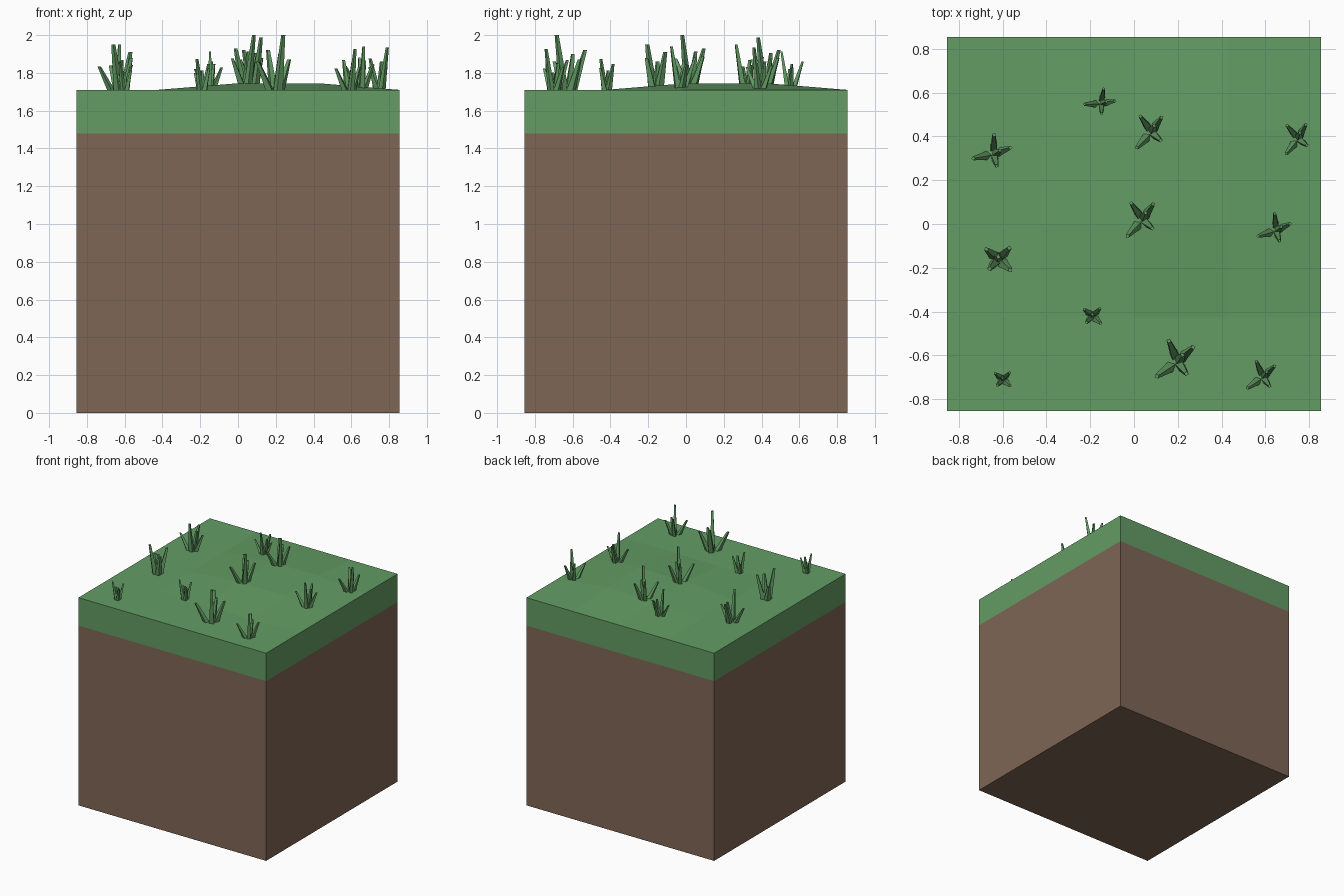
import bpy
import bmesh
from math import radians
from mathutils import Matrix, Vector

if "Cube" in bpy.data.objects:
    bpy.data.objects.remove(bpy.data.objects["Cube"], do_unlink=True)

HALF, SOIL_TOP, TURF_TOP, BUMP = 0.855, 1.48, 1.71, 0.035


def material(name, rgb):
    mat = bpy.data.materials.new(name)
    mat.use_nodes = True
    color = (*rgb, 1)
    mat.diffuse_color = color
    mat.node_tree.nodes["Principled BSDF"].inputs["Base Color"].default_value = color
    return mat


GREEN = material("grass green", (0.125, 0.335, 0.127))
BROWN = material("soil brown", (0.212, 0.132, 0.092))


def finish(name, bm, mat):
    bmesh.ops.recalc_face_normals(bm, faces=bm.faces)
    mesh = bpy.data.meshes.new(name)
    bm.to_mesh(mesh)
    bm.free()
    mesh.materials.append(mat)
    obj = bpy.data.objects.new(name, mesh)
    bpy.context.collection.objects.link(obj)
    return obj


# Soil: a plain block, open where the turf covers it
bm = bmesh.new()
size = Matrix.Diagonal((2 * HALF, 2 * HALF, SOIL_TOP, 1))
bmesh.ops.create_cube(bm, size=1, matrix=Matrix.Translation((0, 0, SOIL_TOP / 2)) @ size)
top = [f for f in bm.faces if f.calc_center_median().z > SOIL_TOP - 0.01]
bmesh.ops.delete(bm, geom=top, context="FACES_ONLY")
finish("soil_block", bm, BROWN)

# Turf: a coarse grid with one raised patch and a skirt down to the soil
bm = bmesh.new()
bmesh.ops.create_grid(bm, x_segments=4, y_segments=4, size=HALF,
                      matrix=Matrix.Translation((0, 0, TURF_TOP)))
for v in bm.verts:
    if -0.1 < v.co.x < 0.5 and -0.1 < v.co.y < 0.5:
        v.co.z += BUMP
rim = [e for e in bm.edges if e.is_boundary]
skirt = bmesh.ops.extrude_edge_only(bm, edges=rim)["geom"]
for v in skirt:
    if isinstance(v, bmesh.types.BMVert):
        v.co.z = SOIL_TOP
finish("turf", bm, GREEN)

# Blade tips relative to the tuft centre
WILD = [(0.05, -0.045, 0.29), (-0.08, -0.085, 0.15), (-0.06, 0.085, 0.21),
        (0.055, 0.08, 0.16), (0.015, 0.035, 0.19)]
CROSS = [(-0.04, -0.045, 0.24), (0.055, -0.05, 0.17), (0.05, 0.05, 0.20),
         (-0.055, 0.045, 0.13), (0.0, 0.01, 0.15)]


def add_blade(bm, tip, turn):
    """Tapered four-sided blade, leaning from its root towards the tip."""
    tip = Vector(tip)
    root = Vector((tip.x * 0.3, tip.y * 0.3, -0.01))
    lean = tip - root
    shear = Matrix.Identity(4)
    shear[0][2], shear[1][2] = lean.x / lean.z, lean.y / lean.z
    place = Matrix.Translation((root + tip) / 2) @ shear @ Matrix.Rotation(turn, 4, "Z")
    bmesh.ops.create_cone(bm, cap_ends=True, segments=4, radius1=0.026,
                          radius2=0.011, depth=lean.z, matrix=place)


def tuft(name, tips, x, y, scale, degrees, ground=TURF_TOP):
    bm = bmesh.new()
    for i, tip in enumerate(tips):
        add_blade(bm, tip, i * 0.7)
    obj = finish(name, bm, GREEN)
    obj.location = (x, y, ground)
    obj.rotation_euler.z = radians(degrees)
    obj.scale = (scale,) * 3


RAISED = TURF_TOP + BUMP
tuft("tuft_centre", WILD, 0.04, 0.02, 0.88, 0, RAISED)
tuft("tuft_back_centre", WILD, 0.08, 0.42, 0.84, 0, RAISED)
tuft("tuft_back", WILD, -0.15, 0.55, 0.66, -45, TURF_TOP + 0.012)
tuft("tuft_back_left", WILD, 0.75, 0.39, 0.75, 5, TURF_TOP + 0.008)
tuft("tuft_left", WILD, 0.65, -0.03, 0.74, -30, TURF_TOP + 0.016)
tuft("tuft_back_right", WILD, -0.64, 0.32, 0.83, -35)
tuft("tuft_front", WILD, 0.2, -0.63, 1.0, -12)
tuft("tuft_front_left", WILD, 0.59, -0.7, 0.75, -12)
tuft("tuft_right", CROSS, -0.62, -0.16, 1.0, 0)
tuft("tuft_mid_front", CROSS, -0.19, -0.42, 0.68, 0)
tuft("tuft_front_right", CROSS, -0.6, -0.71, 0.62, 0)
